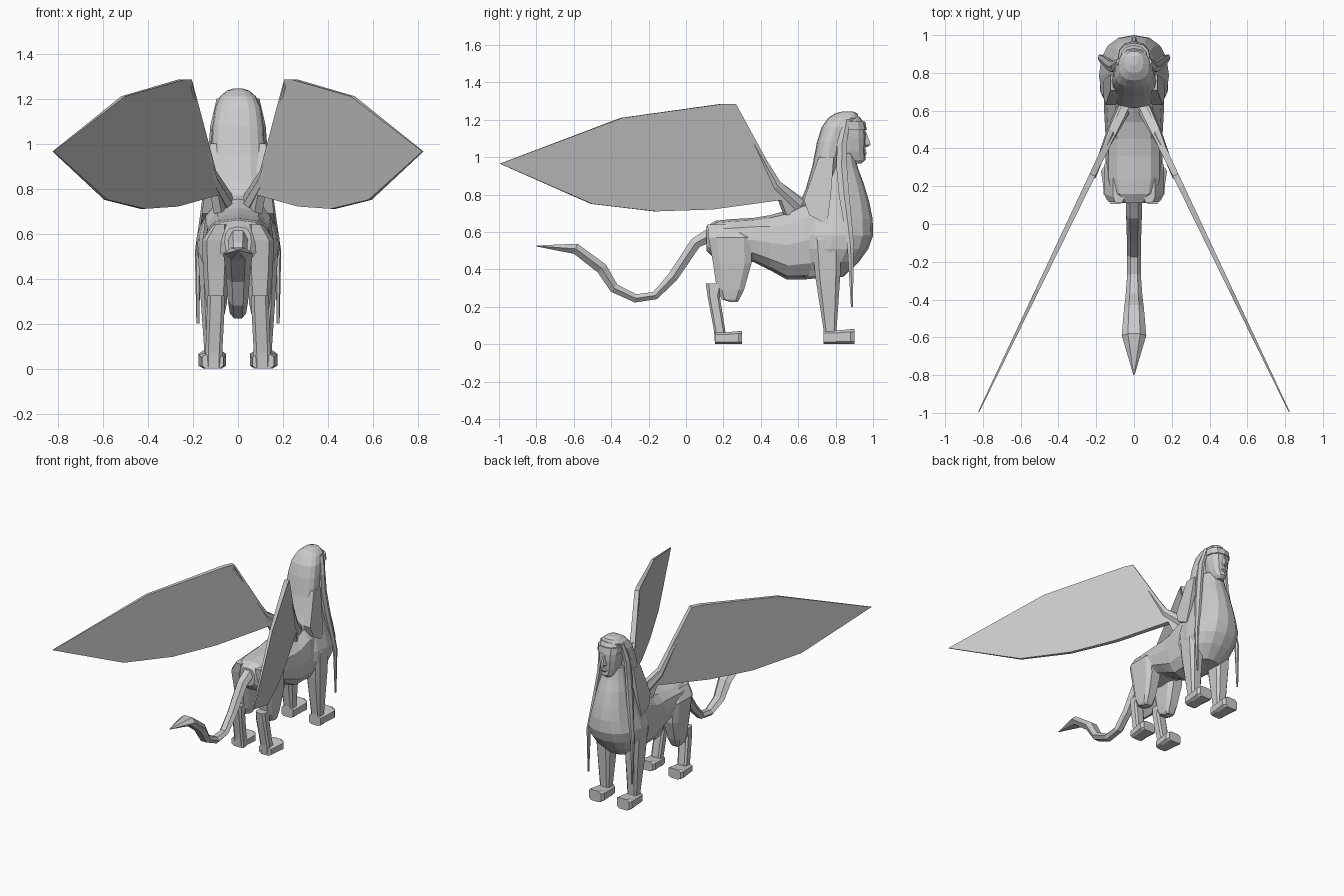
import bpy, bmesh, math
from mathutils import Vector


def finish(name, bm, mirror=False):
    bmesh.ops.recalc_face_normals(bm, faces=bm.faces)
    me = bpy.data.meshes.new(name)
    bm.to_mesh(me)
    bm.free()
    ob = bpy.data.objects.new(name, me)
    bpy.context.collection.objects.link(ob)
    if mirror:
        m = ob.modifiers.new("mirror", "MIRROR")
        m.use_clip = False
        m.use_mirror_merge = False
    return ob


def section(n, power, half_step):
    """Unit cross-section: power 1 is round, smaller is boxier."""
    pts = []
    for i in range(n):
        a = 2 * math.pi * (i + (0.5 if half_step else 0)) / n
        c, s = math.cos(a), math.sin(a)
        pts.append((math.copysign(abs(c) ** power, c), math.copysign(abs(s) ** power, s)))
    k = max(abs(p[0]) for p in pts)
    return [(u / k, v / k) for u, v in pts]


def loft(name, frames, n=12, power=1.0, half_step=False, mirror=False):
    """Skin rings given as (centre, side vector, up vector)."""
    bm = bmesh.new()
    sec = section(n, power, half_step)
    rings = [[bm.verts.new(Vector(c) + Vector(a) * u + Vector(b) * v) for u, v in sec]
             for c, a, b in frames]
    for r, s in zip(rings, rings[1:]):
        for i in range(n):
            j = (i + 1) % n
            bm.faces.new((r[i], r[j], s[j], s[i]))
    bm.faces.new(rings[0])
    bm.faces.new(rings[-1])
    return finish(name, bm, mirror)


def level(z, y0, y1, x0, x1):
    return ((x0 + x1) / 2, (y0 + y1) / 2, z), ((x1 - x0) / 2, 0, 0), (0, (y1 - y0) / 2, 0)


def upright(z, y0, y1, rx):
    return level(z, y0, y1, -rx, rx)


def slice_y(y, z0, z1, x0, x1):
    return ((x0 + x1) / 2, y, (z0 + z1) / 2), ((x1 - x0) / 2, 0, 0), (0, 0, (z1 - z0) / 2)


def plate(name, outline, place, mirror=True):
    """Flat panel; place(y, z) gives its two opposite points."""
    bm = bmesh.new()
    pairs = [[bm.verts.new(p) for p in place(y, z)] for y, z in outline]
    bm.faces.new([p[0] for p in pairs])
    bm.faces.new([p[1] for p in reversed(pairs)])
    for a, b in zip(pairs, pairs[1:] + pairs[:1]):
        bm.faces.new((a[0], b[0], b[1], a[1]))
    return finish(name, bm, mirror)


# Torso from rump to shoulders
loft("torso", [slice_y(y, z0, z1, -r, r) for y, z0, z1, r in [
    (.11, .50, .63, .06), (.16, .45, .66, .13), (.24, .43, .668, .15), (.36, .44, .675, .15),
    (.45, .395, .69, .15), (.54, .345, .715, .155), (.63, .345, .76, .16), (.76, .36, .76, .16)]],
    n=12, power=.75)

# Chest and neck
loft("chest", [upright(*r) for r in [
    (.36, .60, .84, .10), (.44, .58, .925, .16), (.51, .57, .975, .183), (.58, .57, 1.0, .185),
    (.67, .58, .998, .158), (.76, .62, .98, .135), (.86, .67, .95, .115), (.94, .70, .92, .095),
    (1.02, .72, .90, .08)]], n=16, power=.85)

# Face, nose, brow band
loft("face", [upright(*r) for r in [
    (.965, .84, .935, .03), (.985, .82, .96, .045), (1.03, .80, .958, .062),
    (1.10, .78, .962, .075), (1.17, .78, .958, .08), (1.215, .79, .93, .065)]], n=12, power=.8)
loft("nose", [upright(*r) for r in [
    (1.055, .93, .972, .016), (1.066, .93, .992, .02), (1.135, .93, .965, .009)]], n=6)
loft("lips", [upright(*r) for r in [
    (1.01, .92, .962, .02), (1.022, .92, .97, .028), (1.036, .92, .964, .02)]], n=6)
loft("brow_band", [upright(*r) for r in [
    (1.145, .76, .967, .088), (1.19, .77, .958, .086)]], n=12, power=.8)

# Head cloth with side panels
loft("head_cloth", [upright(*r) for r in [
    (.72, .62, .79, .125), (.77, .615, .80, .128), (.83, .64, .80, .125), (.95, .675, .82, .12),
    (1.08, .70, .85, .113), (1.16, .725, .88, .102), (1.21, .76, .925, .08),
    (1.235, .80, .915, .05), (1.245, .84, .89, .02)]], n=16, power=.8)


def panel_place(y, z):
    x = .118 + max(0, 1.0 - z) * .115
    return (x + .006, y, z), (x - .05, y, z)


plate("side_panel", [(.63, .77), (.66, .69), (.755, .64), (.775, .80), (.79, 1.0), (.71, 1.0)],
      panel_place)

# Long hanging locks beside the face
loft("hair_lock", [level(z, y - r, y + r, x - t, x + t) for x, y, z, r, t in [
    (.075, .86, 1.20, .02, .02), (.103, .835, 1.08, .03, .02), (.115, .832, .95, .033, .018),
    (.135, .845, .80, .032, .018), (.158, .865, .65, .026, .015), (.18, .88, .52, .02, .012),
    (.178, .887, .20, .006, .007)]], n=6, mirror=True)

# Front and hind legs
boxy = dict(n=8, power=.5, half_step=True, mirror=True)
loft("front_leg", [level(*r) for r in [
    (0, .735, .805, .075, .15), (.08, .735, .805, .075, .15), (.37, .69, .825, .062, .17),
    (.56, .675, .83, .06, .18), (.64, .69, .80, .07, .15)]], **boxy)
loft("thigh", [level(*r) for r in [
    (.225, .24, .275, .07, .125), (.24, .19, .285, .06, .135), (.29, .165, .31, .05, .142),
    (.43, .145, .35, .04, .155), (.57, .12, .35, .04, .16), (.64, .115, .27, .05, .11)]], **boxy)
loft("lower_hind_leg", [level(*r) for r in [
    (0, .155, .21, .07, .145), (.07, .15, .21, .07, .145), (.26, .115, .18, .06, .138),
    (.325, .105, .20, .06, .135)]], **boxy)
for name, y0, y1, h in [("front_paw", .735, .90, .08), ("hind_paw", .155, .30, .07)]:
    loft(name, [slice_y(y0, 0, h * .9, .065, .16), slice_y(y0 + .06, 0, h * .9, .06, .165),
                slice_y(y1 - .02, 0, h, .053, .175), slice_y(y1, 0, h, .065, .163)], **boxy)

# Tail with leaf-shaped tuft
path = [(.16, .60, .045, .045), (.05, .54, .042, .035), (-.07, .36, .038, .032),
        (-.165, .26, .036, .025), (-.27, .245, .036, .026), (-.385, .30, .045, .03),
        (-.45, .405, .053, .035), (-.59, .51, .065, .033), (-.80, .525, .003, .003)]
frames = []
for i, (y, z, w, t) in enumerate(path):
    a, b = path[max(i - 1, 0)], path[min(i + 1, len(path) - 1)]
    d = Vector((0, b[0] - a[0], b[1] - a[1])).normalized()
    frames.append(((0, y, z), (w, 0, 0), Vector((0, -d.z, d.y)) * t))
loft("tail", frames, n=6)


# Swept wings, tapering in thickness toward the tip
def wing_place(y, z):
    x = .215 + (.27 - y) * .48
    t = .003 + .017 * (y + 1) / 1.6
    return (x + .9 * t, y + .43 * t, z), (x - .9 * t, y - .43 * t, z)


plate("wing", [(-.995, .965), (-.345, 1.21), (.195, 1.285), (.26, 1.285), (.48, .88), (.63, .77),
               (.62, .71), (.53, .69), (.50, .77), (.135, .72), (-.165, .71), (-.505, .75)], wing_place)
# Thick leading arm of the wing
loft("wing_arm", [((x, y, z), (r, r * .4, 0), (0, r * .8, r)) for x, y, z, r in [
    (.06, .60, .735, .035), (.12, .48, .845, .027), (.165, .38, 1.03, .016),
    (.215, .25, 1.265, .012)]], n=6, mirror=True)
